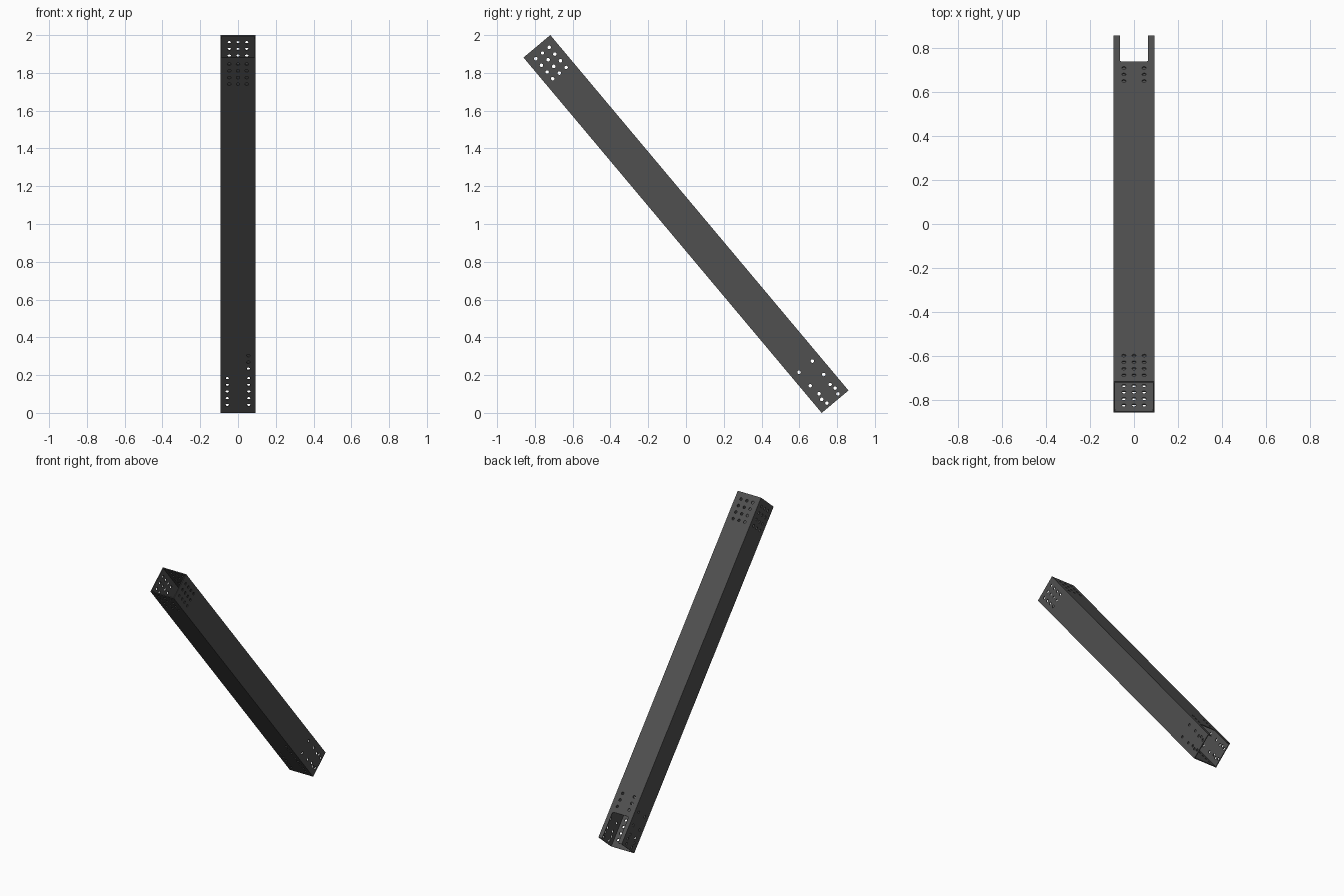
import bpy, bmesh, math
from mathutils import Matrix, Vector

if "Cube" in bpy.data.objects:
    bpy.data.objects.remove(bpy.data.objects["Cube"])

W, L, T = 0.185, 2.456, 0.006      # tube width, length, wall thickness
P = W / 4                          # hole pitch
R = 0.0093                         # hole radius
H = W / 2
BOT, TOP = -L / 2, L / 2


def to_object(bm, name):
    bmesh.ops.recalc_face_normals(bm, faces=bm.faces[:])
    me = bpy.data.meshes.new(name)
    bm.to_mesh(me)
    bm.free()
    ob = bpy.data.objects.new(name, me)
    bpy.context.collection.objects.link(ob)
    return ob


# Hollow square tube, lying along local z
bm = bmesh.new()
rings = []
for z in (BOT, TOP):
    for r in (H, H - T):
        rings.append([bm.verts.new((x * r, y * r, z))
                      for x, y in ((-1, -1), (1, -1), (1, 1), (-1, 1))])
for a, b in ((0, 2), (1, 3), (0, 1), (2, 3)):
    for i in range(4):
        j = (i + 1) % 4
        bm.faces.new((rings[a][i], rings[a][j], rings[b][j], rings[b][i]))
tube = to_object(bm, "square_tube")

# Hole cutters, each only passing through one wall
cut = bmesh.new()


def hole(axis, side, across, z):
    d = side * (H - T / 2)
    if axis == 'X':
        m = Matrix.Translation((d, across, z)) @ Matrix.Rotation(math.pi / 2, 4, 'Y')
    else:
        m = Matrix.Translation((across, d, z)) @ Matrix.Rotation(math.pi / 2, 4, 'X')
    bmesh.ops.create_cone(cut, cap_ends=True, segments=20, radius1=R, radius2=R,
                          depth=T * 4, matrix=m)


# Upper end: 3 x 4 grid on every wall
for axis in 'XY':
    for side in (-1, 1):
        for c in (-1, 0, 1):
            for k in range(1, 5):
                hole(axis, side, c * P, TOP - k * P)

# Lower end, side walls: bolt circle plus two pairs
for side in (-1, 1):
    for c in (-1, 1):
        for off, s in ((0.038, 0.022), (P, 0.055), (0.038, 0.087),
                       (P, 0.149), (P, 0.242)):
            hole('X', side, c * off, BOT + s)

# Lower end, upper wall: rows behind the notch
for c in (-1, 1):
    for k in (5, 6, 7):
        hole('Y', 1, c * P, BOT + k * P)

# Lower end, lower wall: two columns, the right one longer
for c in (-1, 1):
    for k in range(1, 6):
        hole('Y', -1, c * 0.057, BOT + k * P + 0.007)
for k in (6.5, 7.5, 8.5):
    hole('Y', -1, 0.055, BOT + k * P + 0.003)
holes = to_object(cut, "hole_cutters")

# Notch in the upper wall at the lower end, rounded inner corners
bm = bmesh.new()
z0, z1 = BOT - 0.05, BOT + 0.187
bmesh.ops.create_cube(bm, size=1, matrix=Matrix.Translation((0, H, (z0 + z1) / 2))
                      @ Matrix.Diagonal((0.128, 0.04, z1 - z0, 1)))
edges = [e for e in bm.edges if all(v.co.z > z1 - 1e-4 for v in e.verts)
         and abs(e.verts[0].co.x - e.verts[1].co.x) < 1e-4]
bmesh.ops.bevel(bm, geom=edges, offset=0.011, segments=5, profile=0.5, affect='EDGES')
notch = to_object(bm, "notch_cutter")

# Cut and bake
for c in (notch, holes):
    c.hide_render = True
    mod = tube.modifiers.new(c.name, 'BOOLEAN')
    mod.operation = 'DIFFERENCE'
    mod.solver = 'EXACT'
    mod.object = c
dg = bpy.context.evaluated_depsgraph_get()
baked = bpy.data.meshes.new_from_object(tube.evaluated_get(dg))
tube.modifiers.clear()
tube.data = baked
for c in (notch, holes):
    bpy.data.objects.remove(c)

# Dark finish
mat = bpy.data.materials.new("dark_metal")
mat.diffuse_color = (0.08, 0.08, 0.08, 1)
mat.use_nodes = True
mat.node_tree.nodes["Principled BSDF"].inputs["Base Color"].default_value = mat.diffuse_color
tube.data.materials.clear()
tube.data.materials.append(mat)

# Lean the tube into place
tube.rotation_euler = (math.radians(40), 0, 0)
tube.location = (0, 0, 1)
